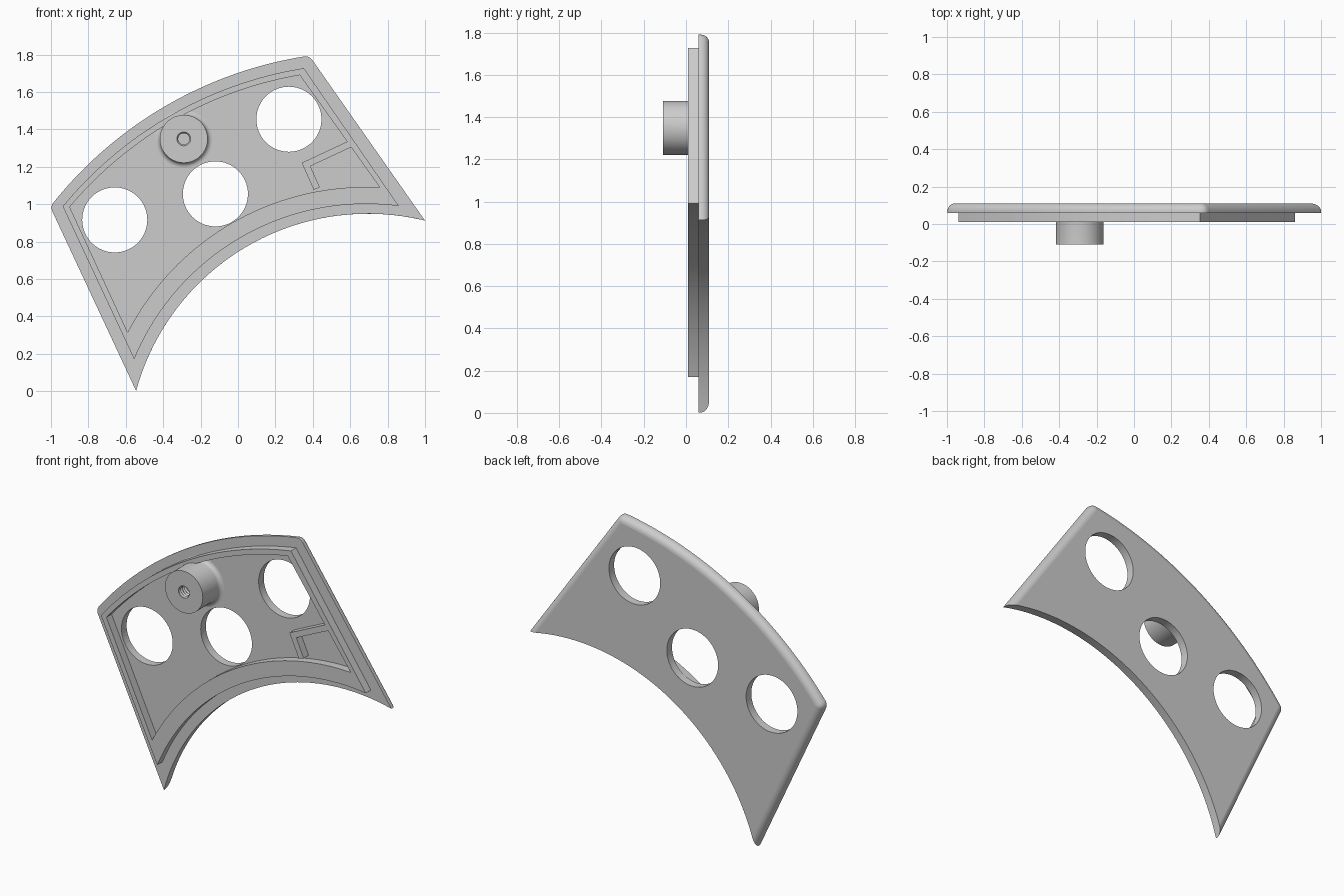
import bpy, bmesh, math
from mathutils import Vector, Matrix
from mathutils.geometry import intersect_line_sphere_2d

if "Cube" in bpy.data.objects:
    bpy.data.objects.remove(bpy.data.objects["Cube"], do_unlink=True)

COLOUR = (0.604, 0.604, 0.604, 1)
GREY = bpy.data.materials.new("grey_plastic")
GREY.use_nodes = True
GREY.diffuse_color = COLOUR
GREY.node_tree.nodes["Principled BSDF"].inputs["Base Color"].default_value = COLOUR

CENTRE = Vector((0.695, -0.336))   # shared centre of all arcs, in x and z
R_IN, R_OUT = 1.285, 2.153         # inner and outer radius of the plate
FRONT, SEAT, BACK = 0.01, 0.06, 0.11   # depths of rim front, plate front, plate back


def finish(name, bm):
    """Turn a bmesh into a shaded, coloured object."""
    bmesh.ops.recalc_face_normals(bm, faces=bm.faces)
    mesh = bpy.data.meshes.new(name)
    bm.to_mesh(mesh)
    bm.free()
    mesh.materials.append(GREY)
    ob = bpy.data.objects.new(name, mesh)
    bpy.context.collection.objects.link(ob)
    bpy.ops.object.select_all(action='DESELECT')
    ob.select_set(True)
    bpy.context.view_layer.objects.active = ob
    bpy.ops.object.shade_smooth_by_angle(angle=math.radians(30))
    for p in mesh.polygons:            # large front and back faces stay flat
        if abs(p.normal.y) > 0.999:
            p.use_smooth = False


def arc(a, b, steps=40):
    """Points from a to b around the shared centre."""
    pa, pb = Vector(a) - CENTRE, Vector(b) - CENTRE
    ta, tb = math.atan2(pa.y, pa.x), math.atan2(pb.y, pb.x)
    pts = []
    for i in range(steps + 1):
        f = i / steps
        t, r = ta + (tb - ta) * f, pa.length + (pb.length - pa.length) * f
        pts.append(CENTRE + r * Vector((math.cos(t), math.sin(t))))
    return pts


def sector(top_left, top_right, low_right, low_left):
    """Outline with an arc above, an arc below and two straight sides."""
    return arc(top_left, top_right) + arc(low_right, low_left)


def plate_outline(inset):
    """Plate outline with the sides and outer arc moved in and upper corners rounded."""
    def hit(a, b, r):
        return max(intersect_line_sphere_2d(a, b, CENTRE, r, False), key=lambda p: p.y)

    def rounded(a, corner, b):
        return [a * (1 - f) ** 2 + corner * 2 * f * (1 - f) + b * f * f
                for f in (0, 0.2, 0.4, 0.6, 0.8)]

    r, cut = R_OUT - inset, (0.045 - inset) * 0.64
    ends = []
    for top, low, side in (((-1.006, 0.99), (-0.544, 0.0), 1), ((0.379, 1.797), (1.0, 0.912), -1)):
        top, low = Vector(top), Vector(low)
        d = (low - top).normalized()
        shift = Vector((-d.y, d.x)) * side * inset
        a, b = top + shift, low + shift
        corner = hit(a, b, r)
        on_arc = CENTRE + Matrix.Rotation(-side * cut / r, 2) @ (corner - CENTRE)
        ends.append((corner + d * cut, corner, on_arc, hit(a, b, R_IN)))
    (l_side, l_corner, l_arc, l_low), (r_side, r_corner, r_arc, r_low) = ends
    return (rounded(l_side, l_corner, l_arc) + arc(l_arc, r_arc)
            + rounded(r_arc, r_corner, r_side)[1:] + [r_side] + arc(r_low, l_low))


def loop(bm, pts, y):
    return [bm.verts.new((p[0], y, p[1])) for p in pts]


def bridge(bm, a, b):
    for i in range(len(a)):
        j = (i + 1) % len(a)
        bm.faces.new((a[i], a[j], b[j], b[i]))


def loop_edges(bm, verts):
    return [bm.edges.get((verts[i - 1], verts[i])) for i in range(len(verts))]


# Curved plate, rounded at the back along the outer arc and both sides
ROUND = 0.04
levels = [(0.0, SEAT)]
for k in range(7):
    t = math.radians(15 * k)
    levels.append((ROUND * (1 - math.cos(t)), BACK - ROUND + ROUND * math.sin(t)))
bm = bmesh.new()
loops = [loop(bm, plate_outline(d), y) for d, y in levels]
for a, b in zip(loops, loops[1:]):
    bridge(bm, a, b)
caps = [loop_edges(bm, loops[0]), loop_edges(bm, loops[-1])]
# Three round holes through the plate
for x, z in ((-0.659, 0.916), (-0.121, 1.055), (0.272, 1.454)):
    circle = [(x + 0.174 * math.cos(math.tau * i / 64), z + 0.174 * math.sin(math.tau * i / 64))
              for i in range(64)]
    a, b = loop(bm, circle, SEAT), loop(bm, circle, BACK)
    bridge(bm, a, b)
    caps[0] += loop_edges(bm, a)
    caps[1] += loop_edges(bm, b)
for edges in caps:
    bmesh.ops.triangle_fill(bm, edges=edges, use_beauty=True, normal=(0, 1, 0))
finish("plate", bm)

# Raised rim following the plate outline
bm = bmesh.new()
outer = sector((-0.937, 0.988), (0.352, 1.727), (0.86, 0.99), (-0.555, 0.171))
inner = sector((-0.90, 0.985), (0.33, 1.69), (0.758, 1.09), (-0.59, 0.315))
ring = [loop(bm, outer, FRONT), loop(bm, outer, SEAT + 0.004),
        loop(bm, inner, SEAT + 0.004), loop(bm, inner, FRONT)]
for k in range(4):
    bridge(bm, ring[k - 1], ring[k])
finish("rim", bm)

# L-shaped rib joined to the right side of the rim
bm = bmesh.new()
rib = [(0.341, 1.221), (0.595, 1.340), (0.612, 1.308), (0.387, 1.203),
       (0.437, 1.090), (0.405, 1.077)]
a, b = loop(bm, rib, FRONT + 0.002), loop(bm, rib, SEAT + 0.004)
bridge(bm, a, b)
bm.faces.new(a)
bm.faces.new(b)
finish("corner_rib", bm)

# Round boss with a base fillet and a threaded blind hole
R, FIL, BORE = 0.128, 0.025, 0.037
profile = [(R + FIL, SEAT + 0.004)]
for k in range(6):
    t = math.radians(90 * k / 5)
    profile.append((R + FIL - FIL * math.sin(t), SEAT - FIL + FIL * math.cos(t)))
profile += [(R, -0.11), (BORE, -0.11)]
for k in range(8):
    y = -0.105 + 0.018 * k
    profile += [(BORE, y), (BORE - 0.007, y + 0.009)]
profile += [(BORE - 0.007, 0.045), (0.0, 0.045)]
bm = bmesh.new()
verts = [bm.verts.new((r, y, 0)) for r, y in profile]
edges = [bm.edges.new(p) for p in zip(verts, verts[1:])]
bmesh.ops.spin(bm, geom=verts + edges, cent=(0, 0, 0), axis=(0, 1, 0),
               angle=math.tau, steps=64, use_merge=True)
bmesh.ops.remove_doubles(bm, verts=bm.verts, dist=1e-5)
bmesh.ops.holes_fill(bm, edges=[e for e in bm.edges if e.is_boundary], sides=0)
bmesh.ops.translate(bm, verts=bm.verts, vec=(-0.29, 0, 1.349))
finish("boss", bm)
